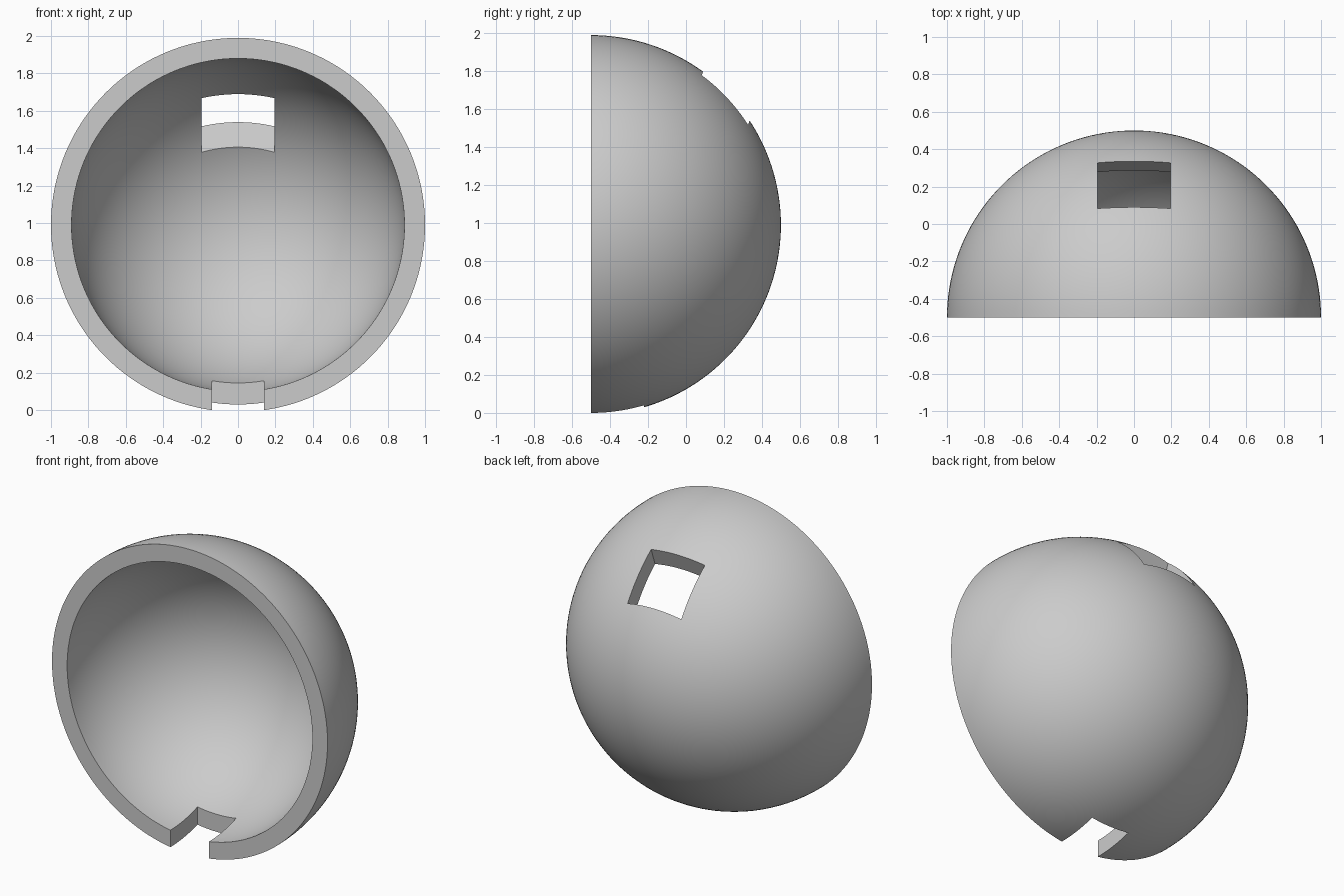
import bpy, bmesh, math
from mathutils import Matrix, Vector

if "Cube" in bpy.data.objects:
    bpy.data.objects.remove(bpy.data.objects["Cube"])

CENTRE = Vector((0, -0.5, 0.99))
OUTER, INNER = 1.0, 0.89
RINGS, SEGMENTS = 40, 144

grey = bpy.data.materials.new("plain grey")
grey.diffuse_color = (0.6, 0.6, 0.6, 1)
grey.use_nodes = True
grey.node_tree.nodes["Principled BSDF"].inputs["Base Color"].default_value = grey.diffuse_color


def make_object(name, bm):
    mesh = bpy.data.meshes.new(name)
    bm.to_mesh(mesh)
    bm.free()
    mesh.materials.append(grey)
    obj = bpy.data.objects.new(name, mesh)
    bpy.context.collection.objects.link(obj)
    return obj


def cutter(name, low, high, tilt=0):
    """Box between two corners, given relative to the dome centre, tilted about x."""
    low, high = Vector(low), Vector(high)
    bm = bmesh.new()
    bmesh.ops.create_cube(bm, size=1, matrix=Matrix.Translation(CENTRE)
                          @ Matrix.Rotation(tilt, 4, 'X')
                          @ Matrix.Translation((low + high) / 2)
                          @ Matrix.Diagonal((*(high - low), 1)))
    obj = make_object(name, bm)
    obj.hide_render = True
    return obj


# Hollow half dome: thick arc profile turned around the y axis
bm = bmesh.new()
angles = [math.pi / 2 * i / RINGS for i in range(RINGS + 1)]
profile = [(OUTER, a) for a in reversed(angles)] + [(INNER, a) for a in angles]
arc = [bm.verts.new(CENTRE + Vector((r * math.cos(a), r * math.sin(a), 0)))
       for r, a in profile]
# the arc runs outer pole -> outer rim -> inner rim -> inner pole
edges = [bm.edges.new(pair) for pair in zip(arc, arc[1:])]
bmesh.ops.spin(bm, geom=arc + edges, cent=CENTRE, axis=(0, 1, 0),
               angle=math.tau, steps=SEGMENTS, use_merge=False)
bmesh.ops.remove_doubles(bm, verts=bm.verts, dist=1e-5)
bmesh.ops.recalc_face_normals(bm, faces=bm.faces)
dome = make_object("half_dome_shell", bm)

# Notch in the bottom rim and tilted window near the top
cutters = [
    cutter("rim_notch_cutter", (-0.14, -0.2, -1.2), (0.14, 0.28, -0.6)),
    cutter("window_cutter", (-0.195, 0.278, 0.3), (0.195, 0.597, 1.2),
           math.radians(-20)),
]
bpy.context.view_layer.objects.active = dome
dome.select_set(True)
for box in cutters:
    mod = dome.modifiers.new(box.name, 'BOOLEAN')
    mod.operation = 'DIFFERENCE'
    mod.solver = 'EXACT'
    mod.object = box
    bpy.ops.object.modifier_apply(modifier=mod.name)
    bpy.data.objects.remove(box)

bpy.ops.object.shade_smooth_by_angle(angle=math.radians(30))
